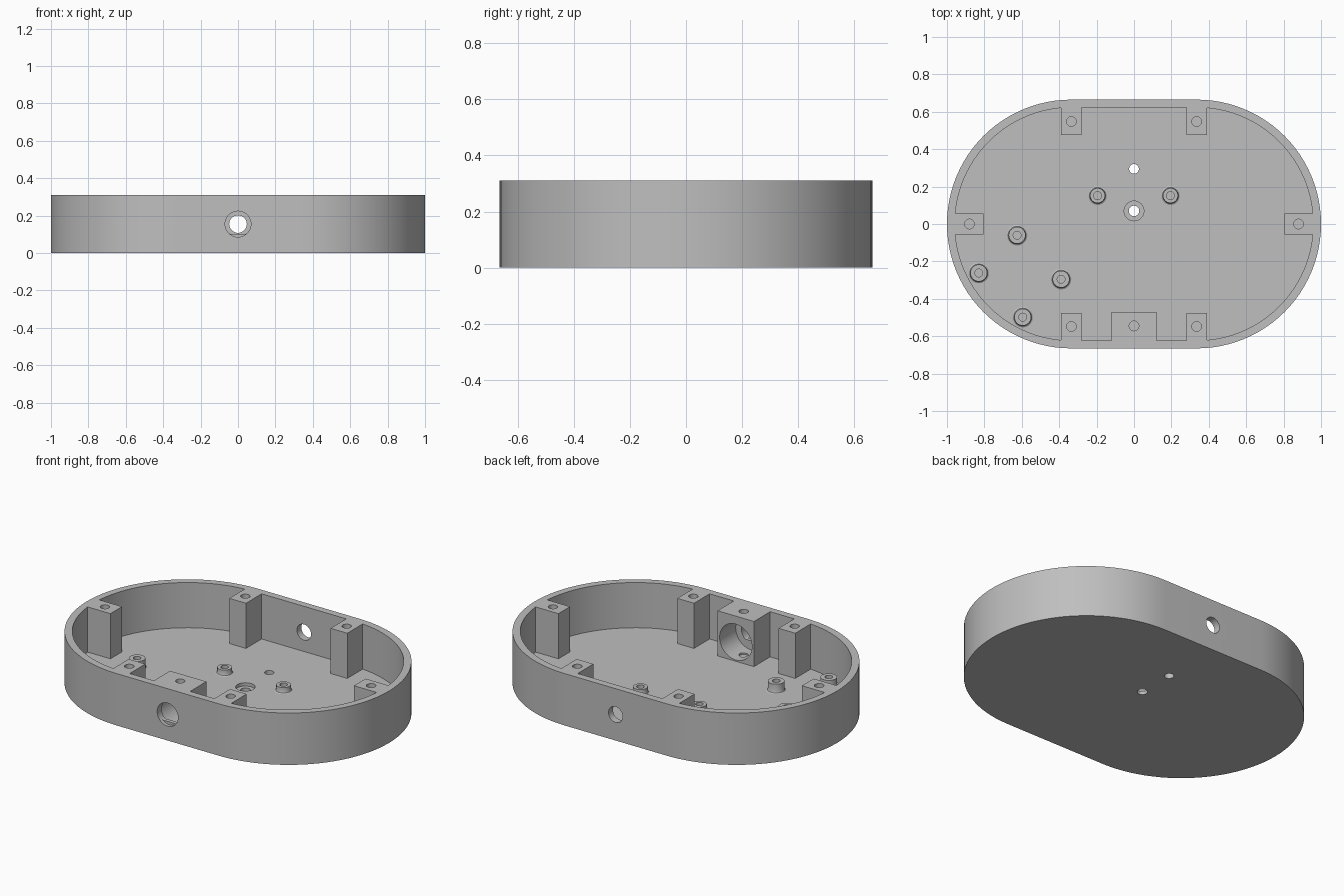
import bpy, bmesh, math

old = bpy.data.objects.get("Cube")
if old:
    bpy.data.objects.remove(old, do_unlink=True)

grey = bpy.data.materials.new("plain grey")
grey.use_nodes = True
grey.diffuse_color = (0.52, 0.52, 0.52, 1)
grey.node_tree.nodes["Principled BSDF"].inputs["Base Color"].default_value = grey.diffuse_color

HEIGHT, FLOOR = 0.31, 0.04
HOLE_Z = HEIGHT / 2


def finish(bm, name):
    bmesh.ops.recalc_face_normals(bm, faces=bm.faces)
    mesh = bpy.data.meshes.new(name)
    bm.to_mesh(mesh)
    bm.free()
    mesh.materials.append(grey)
    obj = bpy.data.objects.new(name, mesh)
    bpy.context.collection.objects.link(obj)
    return obj


def prism(name, points, lo, hi, axis="z"):
    """Extrude a flat profile along z, or along y with the profile in xz."""
    bm = bmesh.new()
    place = (lambda u, v, t: (u, v, t)) if axis == "z" else (lambda u, v, t: (u, t, v))
    a, b = [[bm.verts.new(place(u, v, t)) for u, v in points] for t in (lo, hi)]
    bm.faces.new(a)
    bm.faces.new(b)
    for i in range(len(a)):
        j = (i + 1) % len(a)
        bm.faces.new((a[i], a[j], b[j], b[i]))
    return finish(bm, name)


def circle(x, y, r, n=32):
    return [(x + r * math.cos(math.tau * i / n), y + r * math.sin(math.tau * i / n)) for i in range(n)]


def rect(x0, x1, y0, y1):
    return [(x0, y0), (x1, y0), (x1, y1), (x0, y1)]


def stadium(r, c=0.335, n=48):
    pts = []
    for side, start in ((1, -math.pi / 2), (-1, math.pi / 2)):
        for i in range(n + 1):
            a = start + math.pi * i / n
            pts.append((side * c + r * math.cos(a), r * math.sin(a)))
    return pts


def cut(obj, *cutters):
    for cutter in cutters:
        mod = obj.modifiers.new("cut", "BOOLEAN")
        mod.operation, mod.solver, mod.object = "DIFFERENCE", "EXACT", cutter
        bpy.context.view_layer.update()
        graph = bpy.context.evaluated_depsgraph_get()
        mesh = bpy.data.meshes.new_from_object(obj.evaluated_get(graph))
        obj.modifiers.clear()
        obj.data = mesh
        bpy.data.objects.remove(cutter, do_unlink=True)


def smooth(obj):
    bpy.ops.object.select_all(action="DESELECT")
    obj.select_set(True)
    bpy.context.view_layer.objects.active = obj
    bpy.ops.object.shade_smooth_by_angle(angle=math.radians(30))


# Tray with its wall and floor openings
tray = prism("tray", stadium(0.665), 0, HEIGHT)
d_shape = [(x, max(z, HOLE_Z - 0.052)) for x, z in circle(0, HOLE_Z, 0.069, 48)]
cut(tray,
    prism("cavity", stadium(0.623), FLOOR, 0.5),
    prism("switch_recess", circle(0, HOLE_Z, 0.069, 48), -0.8, -0.645, "y"),
    prism("switch_opening", d_shape, -0.7, -0.55, "y"),
    prism("cable_hole", circle(0, HOLE_Z, 0.047), 0.55, 0.8, "y"),
    prism("small_floor_hole", circle(0, 0.295, 0.026), -0.1, 0.1),
    prism("floor_hole", circle(0, 0.07, 0.028), -0.1, 0.1),
    prism("floor_counterbore", circle(0, 0.07, 0.053), 0.02, 0.1))
smooth(tray)


def post(name, outline, x, y, depth):
    obj = prism(name, outline, FLOOR - 0.01, HEIGHT)
    cut(obj, prism("screw_hole", circle(x, y, 0.026, 24), HEIGHT - depth, 0.5))
    return obj


# Screw posts around the rim
for sx, side in ((1, "left"), (-1, "right")):
    x0, x1 = sorted((sx * 0.28, sx * 0.39))
    for sy, end in ((-1, "front"), (1, "back")):
        y0, y1 = sorted((sy * 0.475, sy * 0.632))
        smooth(post(f"{end}_{side}_post", rect(x0, x1, y0, y1), sx * 0.335, sy * 0.548, 0.2))
    x0, x1 = sorted((sx * 0.805, sx * 0.965))
    smooth(post(f"{side}_end_post", rect(x0, x1, -0.055, 0.055), sx * 0.88, 0, 0.2))

# Bored switch housing at the front
housing = post("switch_housing", rect(-0.12, 0.12, -0.63, -0.47), 0, -0.545, 0.272)
cut(housing, prism("bore", circle(0, HOLE_Z, 0.107, 48), -0.622, -0.4, "y"),
    prism("bore_exit", d_shape, -0.7, -0.6, "y"))
smooth(housing)


def standoff(name, x, y, height, r, n=32):
    """Hollow turned peg with a flared foot."""
    top = FLOOR + height
    profile = [(0.021, FLOOR - 0.005), (0.021, top), (r, top), (r, FLOOR + 0.012),
               (r + 0.003, FLOOR + 0.004), (r + 0.01, FLOOR), (r + 0.01, FLOOR - 0.005)]
    bm = bmesh.new()
    rings = [[bm.verts.new((px, py, z)) for px, py in circle(x, y, radius, n)] for radius, z in profile]
    for k, ring in enumerate(rings):
        nxt = rings[(k + 1) % len(rings)]
        for i in range(n):
            j = (i + 1) % n
            bm.faces.new((ring[i], ring[j], nxt[j], nxt[i]))
    smooth(finish(bm, name))


# Circuit board standoffs
for i, (x, y) in enumerate([(-0.625, -0.06), (-0.83, -0.262), (-0.39, -0.295), (-0.595, -0.498)]):
    standoff(f"board_standoff_{i + 1}", x, y, 0.055, 0.045)
for sx, side in ((1, "left"), (-1, "right")):
    standoff(f"{side}_sensor_standoff", sx * 0.195, 0.152, 0.035, 0.04)
